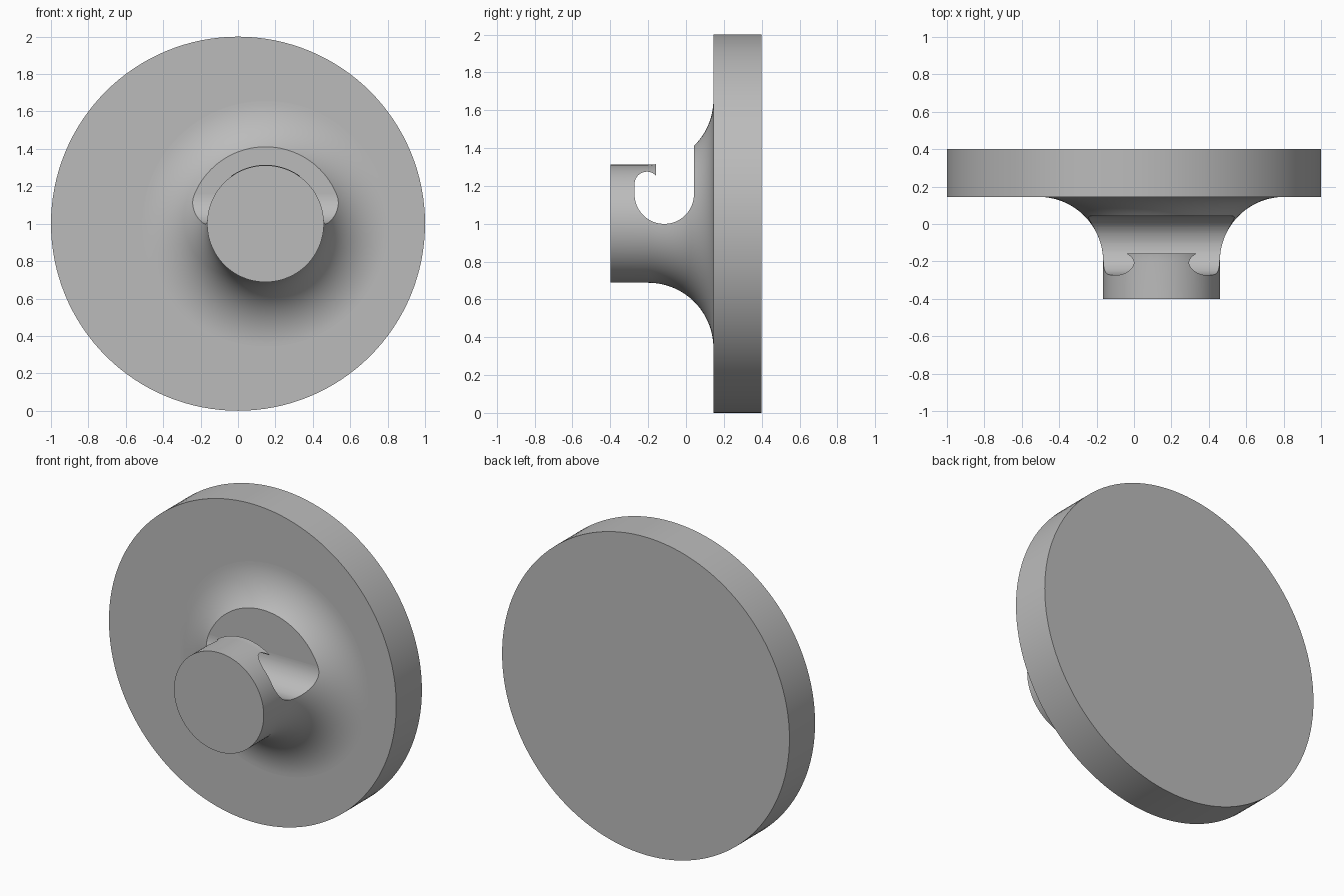
import bpy, bmesh
from math import radians, sin, cos, pi
from mathutils import Matrix, Vector

if "Cube" in bpy.data.objects:
    bpy.data.objects.remove(bpy.data.objects["Cube"])

PEG_X, AXIS_Z = 0.147, 1.0
PEG_R, FILLET = 0.312, 0.345
FRONT, FACE, BACK = -0.4, 0.145, 0.4

grey = bpy.data.materials.new("grey")
grey.use_nodes = True
colour = (0.5, 0.5, 0.5, 1)
grey.diffuse_color = colour
grey.node_tree.nodes["Principled BSDF"].inputs["Base Color"].default_value = colour


def make_object(name, bm):
    bmesh.ops.recalc_face_normals(bm, faces=bm.faces)
    mesh = bpy.data.meshes.new(name)
    bm.to_mesh(mesh)
    bm.free()
    mesh.materials.append(grey)
    obj = bpy.data.objects.new(name, mesh)
    bpy.context.collection.objects.link(obj)
    return obj


def lathe(name, profile, x, steps=128):
    """Revolve (radius, y) points about an axis along y; the ends are capped."""
    bm = bmesh.new()
    rings = [[bm.verts.new((x + r * cos(2 * pi * i / steps), y,
                            AXIS_Z + r * sin(2 * pi * i / steps)))
              for i in range(steps)] for r, y in profile]
    for a, b in zip(rings, rings[1:]):
        for i in range(steps):
            j = (i + 1) % steps
            bm.faces.new((a[i], a[j], b[j], b[i]))
    bm.faces.new(rings[0])
    bm.faces.new(rings[-1])
    return make_object(name, bm)


def arc(cy, cz, r, start, end, steps):
    angles = [radians(start + (end - start) * i / steps) for i in range(steps + 1)]
    return [(cy + r * cos(a), cz + r * sin(a)) for a in angles]


def boolean(target, tool, operation):
    mod = target.modifiers.new(operation.title(), "BOOLEAN")
    mod.operation, mod.object, mod.solver = operation, tool, "EXACT"
    bpy.context.view_layer.objects.active = target
    bpy.ops.object.modifier_apply(modifier=mod.name)
    bpy.data.objects.remove(tool)


# Round base plate
base = lathe("hook_base", [(1, FACE), (1, BACK)], 0)

# Off-centre peg flaring into the plate
flare = arc(FACE - FILLET, PEG_R + FILLET, FILLET, -90, 0, 28)
peg = lathe("peg", [(PEG_R, FRONT)] + [(r, y) for y, r in flare]
            + [(PEG_R + FILLET, FACE + 0.06)], PEG_X)

# Hook-shaped slot cut sideways through the top of the peg
outline = ([(-0.147, 1.8)] + arc(-0.207, 1.21, 0.065, 42, 180, 16)
           + arc(-0.115, 1.156, 0.157, 180, 360, 36) + [(0.042, 1.8)])
outline[0] = (outline[1][0], 1.8)
bm = bmesh.new()
side = bm.faces.new([bm.verts.new((-1, y, z)) for y, z in outline])
ext = bmesh.ops.extrude_face_region(bm, geom=[side])
bmesh.ops.translate(bm, vec=(2.5, 0, 0),
                    verts=[v for v in ext["geom"] if isinstance(v, bmesh.types.BMVert)])
slot = make_object("slot_cutter", bm)
slot.hide_render = True

boolean(peg, slot, "DIFFERENCE")
boolean(base, peg, "UNION")

# Smooth curves, flat end faces
bpy.ops.object.select_all(action="DESELECT")
base.select_set(True)
bpy.context.view_layer.objects.active = base
bpy.ops.object.shade_smooth_by_angle(angle=radians(30))
for face in base.data.polygons:
    if abs(face.normal.y) > 0.9999:
        face.use_smooth = False
